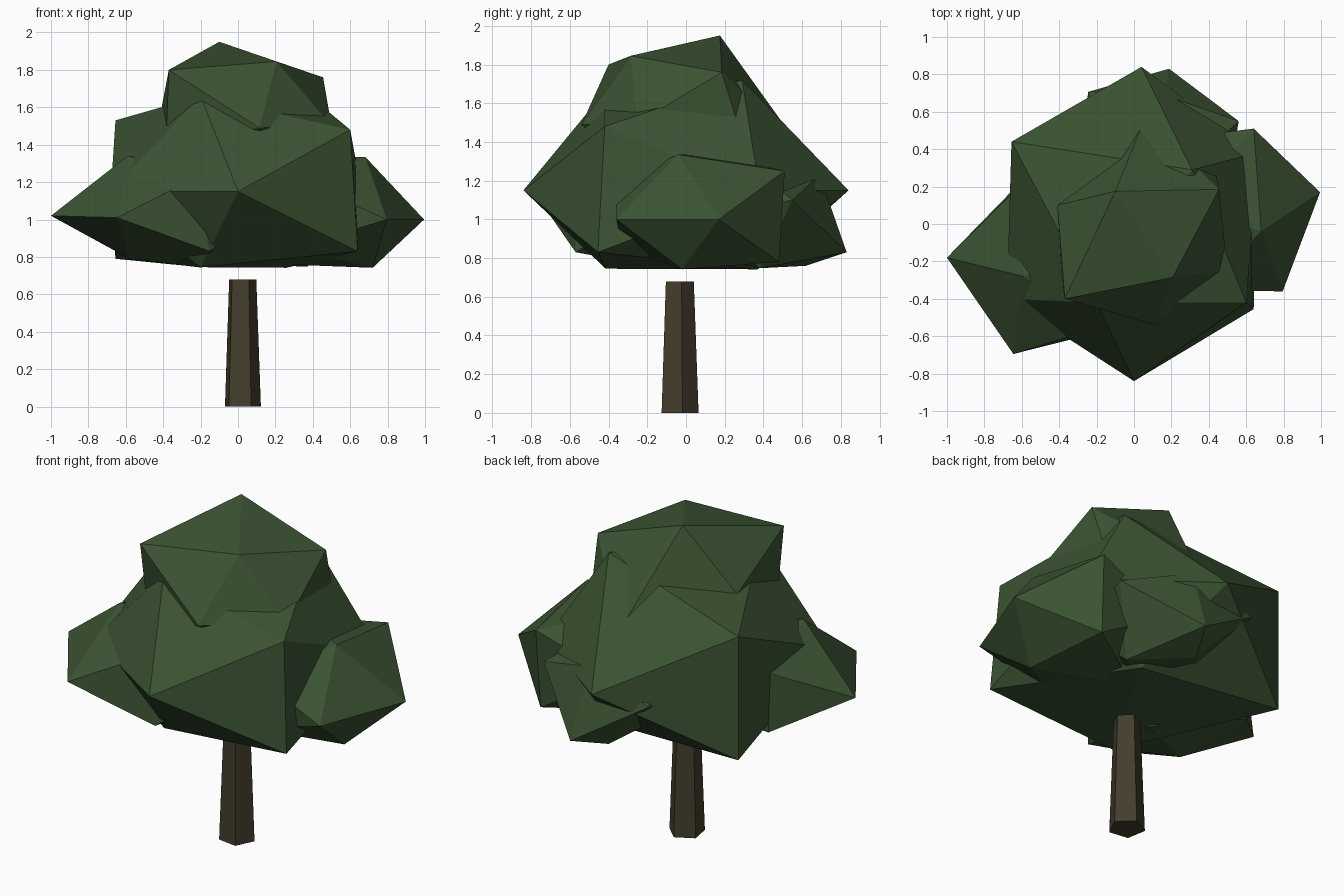
import bpy, bmesh
from math import sin, cos, radians
from mathutils import Vector, Matrix

cube = bpy.data.objects.get("Cube")
if cube:
    bpy.data.objects.remove(cube, do_unlink=True)


def material(name, color):
    mat = bpy.data.materials.new(name)
    mat.use_nodes = True
    mat.diffuse_color = (*color, 1)
    mat.node_tree.nodes["Principled BSDF"].inputs["Base Color"].default_value = (*color, 1)
    return mat


leaf_green = material("leaf green", (0.044, 0.088, 0.033))
bark_brown = material("bark brown", (0.058, 0.047, 0.026))
CANOPY_FLOOR = 0.742


def finish(bm, name, mat):
    bmesh.ops.recalc_face_normals(bm, faces=bm.faces)
    mesh = bpy.data.meshes.new(name)
    bm.to_mesh(mesh)
    bm.free()
    mesh.materials.append(mat)
    obj = bpy.data.objects.new(name, mesh)
    bpy.context.collection.objects.link(obj)
    return obj


def leaf_clump(name, center, radii, corners):
    """Squashed icosahedron turned towards its first two corners, then
    pulled out of shape at the nearest corner to each given point."""
    center = Vector(center)
    squash = Matrix.Diagonal(radii)
    corners = [Vector(c) for c in corners]

    # orientation, worked out on the unsquashed shape
    pole, side = [(squash.inverted() @ (c - center)).normalized() for c in corners[:2]]
    side = (side - pole * side.dot(pole)).normalized()
    turn = Matrix((side, pole.cross(side), pole)).transposed()

    bm = bmesh.new()
    bmesh.ops.create_icosphere(bm, subdivisions=1, radius=1)
    for v in bm.verts:
        v.co = center + squash @ turn @ v.co.normalized()
    free = list(bm.verts)
    for corner in corners:
        nearest = min(free, key=lambda v: (v.co - corner).length)
        nearest.co = corner
        free.remove(nearest)
    # flat underside
    for v in bm.verts:
        v.co.z = max(v.co.z, CANOPY_FLOOR)
    return finish(bm, name, leaf_green)


def trunk(x, y, low_radius, top_radius, height):
    """Tapered five-sided post."""
    bm = bmesh.new()
    angles = [radians(28 + 72 * i) for i in range(5)]
    low, top = [[bm.verts.new((x + r * sin(a), y - r * cos(a), z)) for a in angles]
                for r, z in ((low_radius, 0), (top_radius, height))]
    for i in range(5):
        j = (i + 1) % 5
        bm.faces.new((low[i], low[j], top[j], top[i]))
    bm.faces.new(low)
    bm.faces.new(top)
    return finish(bm, "trunk", bark_brown)


trunk(0.022, -0.036, 0.102, 0.077, 0.68)

# big middle clump
leaf_clump("main_foliage", (0.02, 0, 1.15), (0.8, 0.84, 0.6), [
    (0, -0.84, 1.15), (0.6, -0.42, 1.48), (0.64, -0.455, 0.83),
    (-0.2, -0.42, 1.66), (-0.2, -0.415, 0.745), (-0.68, -0.4, 1.15),
    (0.04, 0.84, 1.15), (-0.655, 0.44, 1.53), (-0.655, 0.44, 0.79),
    (0.31, 0.29, 1.72), (0.66, 0.38, 1.15)])

# crown
leaf_clump("top_foliage", (0.05, -0.03, 1.55), (0.6, 0.6, 0.4), [
    (-0.1, 0.175, 1.95), (-0.37, -0.4, 1.8), (0.206, -0.286, 1.845),
    (0.455, 0.185, 1.76), (0.115, -0.54, 1.49), (0.5, -0.25, 1.5),
    (0.06, 0.57, 1.4), (-0.41, 0.1, 1.59)])

# clump on the model's left
leaf_clump("left_foliage", (0.47, 0.06, 1.03), (0.53, 0.5, 0.34), [
    (0.995, 0.17, 1), (0.64, 0.51, 1.25), (0.68, -0.04, 1.335),
    (0.795, -0.36, 1), (0.72, -0.02, 0.742), (0.63, 0.48, 0.78)])

# clump on the model's right
leaf_clump("right_foliage", (-0.45, -0.22, 1.02), (0.55, 0.5, 0.33), [
    (-1, -0.18, 1.02), (-0.645, -0.695, 1.01), (-0.59, -0.28, 1.34),
    (-0.243, -0.57, 1.215), (-0.15, -0.57, 0.83), (-0.58, -0.3, 0.79)])

# clump at the back
leaf_clump("back_foliage", (0.13, 0.4, 1), (0.45, 0.45, 0.3), [
    (0.187, 0.83, 0.83), (0.16, 0.69, 1.23), (0.56, 0.55, 1.1),
    (-0.246, 0.706, 1.1), (0.08, 0.62, 0.76)])
